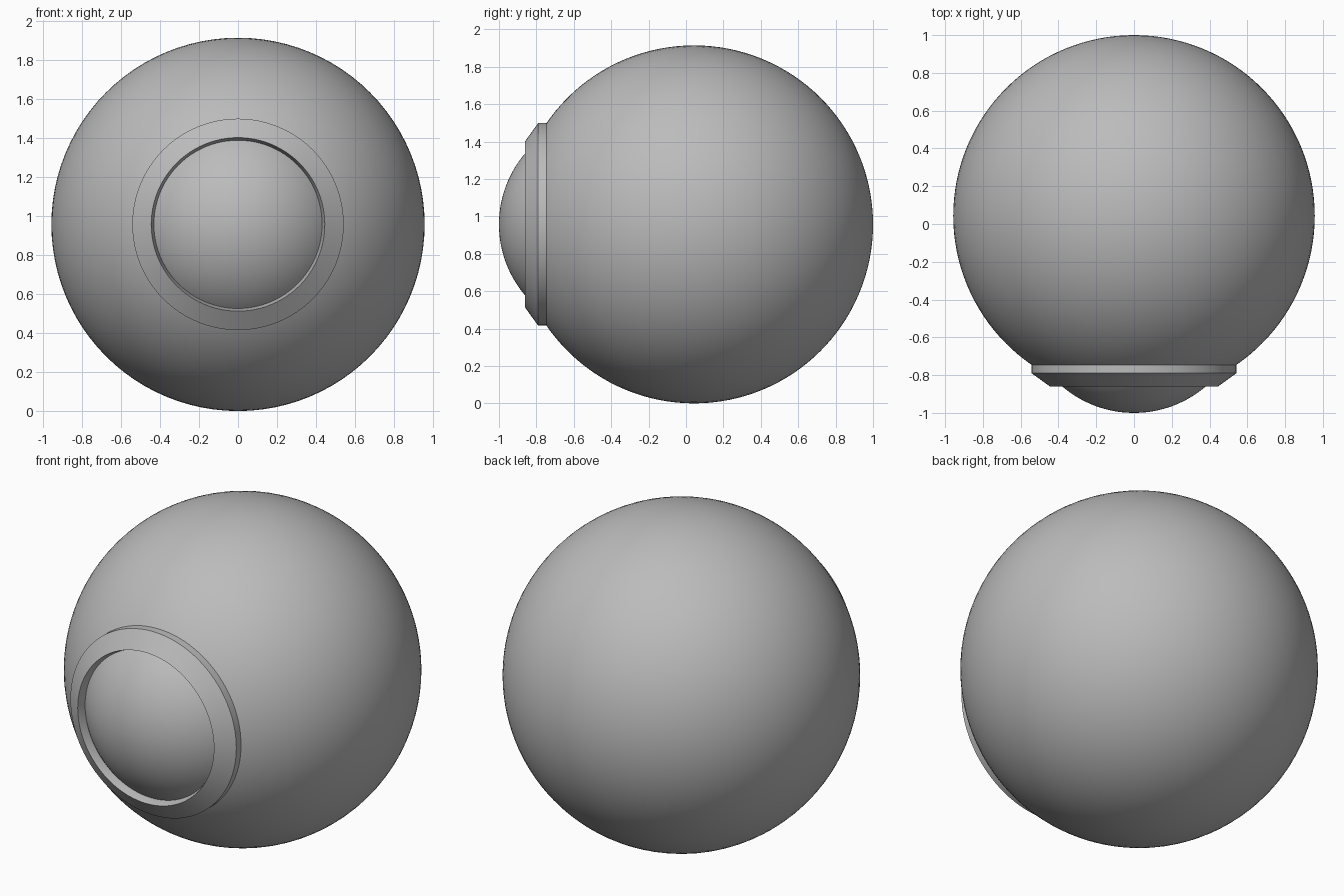
import bpy, bmesh, math

if "Cube" in bpy.data.objects:
    bpy.data.objects.remove(bpy.data.objects["Cube"])

CENTRE_Z = 0.957
SEGMENTS = 96

grey = bpy.data.materials.new("plain grey")
grey.diffuse_color = (0.5, 0.5, 0.5, 1)
grey.use_nodes = True
grey.node_tree.nodes["Principled BSDF"].inputs["Base Color"].default_value = grey.diffuse_color


def lathe(name, profile, closed=False):
    """Revolve (radius, y) points around the front-back axis."""
    bm = bmesh.new()
    verts = [bm.verts.new((r, y, 0)) for r, y in profile]
    edges = [bm.edges.new(pair) for pair in zip(verts, verts[1:])]
    if closed:
        edges.append(bm.edges.new((verts[-1], verts[0])))
    bmesh.ops.spin(bm, geom=verts + edges, cent=(0, 0, 0), axis=(0, 1, 0),
                   angle=math.tau, steps=SEGMENTS)
    bmesh.ops.remove_doubles(bm, verts=bm.verts, dist=1e-5)
    bmesh.ops.recalc_face_normals(bm, faces=bm.faces)
    mesh = bpy.data.meshes.new(name)
    bm.to_mesh(mesh)
    bm.free()
    obj = bpy.data.objects.new(name, mesh)
    obj.location.z = CENTRE_Z
    mesh.materials.append(grey)
    bpy.context.collection.objects.link(obj)
    bpy.ops.object.select_all(action='DESELECT')
    obj.select_set(True)
    bpy.context.view_layer.objects.active = obj
    bpy.ops.object.shade_smooth_by_angle(angle=math.radians(30))
    return obj


def arc(radius, centre_y, start, end, steps):
    """Arc points measured in degrees from the front pole."""
    pts = []
    for i in range(steps + 1):
        a = math.radians(start + (end - start) * i / steps)
        pts.append((radius * math.sin(a), centre_y - radius * math.cos(a)))
    return pts


# round body
lathe("body", arc(0.957, 0.043, 0, 180, 64))

# bezel ring with chamfered front and slightly tapered inner wall
lathe("bezel_ring", [(0.542, -0.72), (0.542, -0.79), (0.445, -0.86),
                     (0.428, -0.80), (0.428, -0.72)], closed=True)

# bulging lens inside the ring
lathe("lens", arc(0.586, -0.414, 0, 48, 24))
